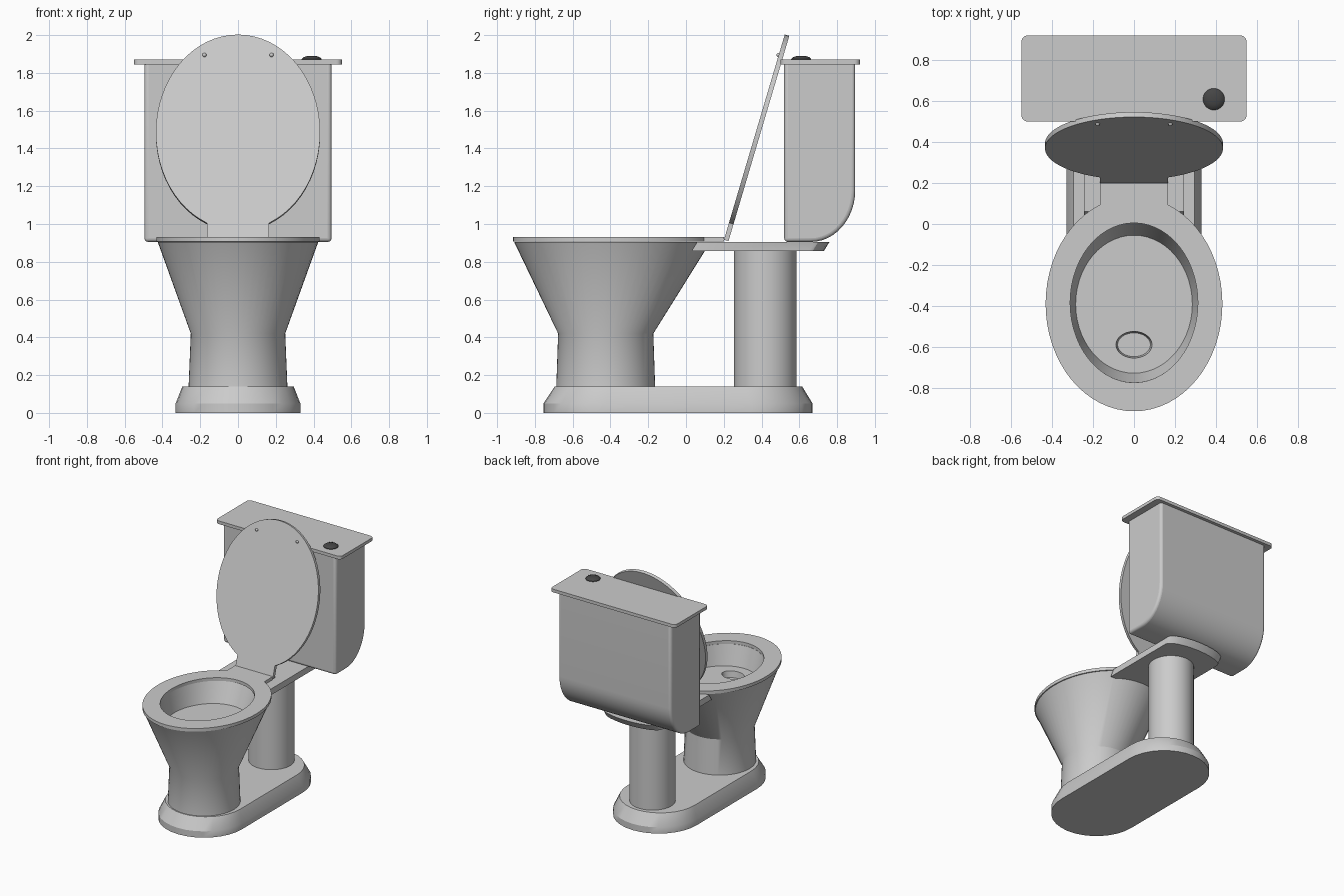
import bpy, bmesh, math
from mathutils import Vector, Matrix

if "Cube" in bpy.data.objects:
    bpy.data.objects.remove(bpy.data.objects["Cube"])

N = 56


def finish(ob, angle=30):
    bpy.ops.object.select_all(action='DESELECT')
    ob.select_set(True)
    bpy.context.view_layer.objects.active = ob
    bpy.ops.object.shade_smooth_by_angle(angle=math.radians(angle))
    return ob


def loft(name, rings):
    """Skin matching rings of points and cap both ends."""
    bm = bmesh.new()
    vs = [[bm.verts.new(p) for p in r] for r in rings]
    for a, b in zip(vs, vs[1:]):
        for i in range(len(a)):
            j = (i + 1) % len(a)
            bm.faces.new((a[i], a[j], b[j], b[i]))
    bm.faces.new(vs[0][::-1])
    bm.faces.new(vs[-1])
    bmesh.ops.recalc_face_normals(bm, faces=bm.faces)
    me = bpy.data.meshes.new(name)
    bm.to_mesh(me)
    bm.free()
    ob = bpy.data.objects.new(name, me)
    bpy.context.collection.objects.link(ob)
    return ob


def ellipse(cx, cy, rx, ry, z, n=N):
    return [(cx + rx * math.cos(2 * math.pi * i / n),
             cy + ry * math.sin(2 * math.pi * i / n), z) for i in range(n)]


def stadium(y0, y1, r, z, n=16):
    """Round-ended slab outline; y0 and y1 are the extreme ends."""
    pts = []
    for c, s in ((y1 - r, 0), (y0 + r, math.pi)):
        for i in range(n + 1):
            a = s + math.pi * i / n
            pts.append((r * math.cos(a), c + r * math.sin(a), z))
    return pts


def flat_plate(name, loops, thick, matrix):
    """Filled 2D outlines (extra loops become holes) given a thickness."""
    cu = bpy.data.curves.new(name, 'CURVE')
    cu.dimensions = '2D'
    cu.fill_mode = 'BOTH'
    cu.extrude = thick / 2
    for pts in loops:
        sp = cu.splines.new('POLY')
        sp.points.add(len(pts) - 1)
        for p, q in zip(sp.points, pts):
            p.co = (q[0], q[1], 0, 1)
        sp.use_cyclic_u = True
    ob = bpy.data.objects.new(name, cu)
    bpy.context.collection.objects.link(ob)
    ob.matrix_world = matrix
    bpy.ops.object.select_all(action='DESELECT')
    ob.select_set(True)
    bpy.context.view_layer.objects.active = ob
    bpy.ops.object.convert(target='MESH')
    return finish(bpy.context.view_layer.objects.active)


def tabbed_oval(cv, rx, ry, tab=0.165, n=N):
    """Oval at distance cv from the hinge line, joined to it by a tab."""
    half = math.asin(tab / rx)
    pts = [(-tab, 0), (tab, 0)]
    for i in range(n + 1):
        a = -math.pi / 2 + half + (2 * math.pi - 2 * half) * i / n
        pts.append((rx * math.cos(a), cv + ry * math.sin(a)))
    return pts


# Base and pillar
finish(loft("base", [stadium(-0.755, 0.67, 0.33, 0), stadium(-0.755, 0.67, 0.33, 0.05),
                     stadium(-0.695, 0.615, 0.295, 0.14)]))
finish(loft("pillar", [ellipse(0, 0.42, 0.165, 0.165, z) for z in (0.13, 0.87)]))

# Bowl: outside, rim, inside wall, floor and drain
finish(loft("bowl", [
    ellipse(0, -0.425, 0.262, 0.262, 0.13),
    ellipse(0, -0.425, 0.25, 0.252, 0.42),
    ellipse(0, -0.39, 0.425, 0.52, 0.905),
    ellipse(0, -0.38, 0.315, 0.395, 0.905),
    ellipse(0, -0.392, 0.285, 0.337, 0.75),
    ellipse(0, -0.59, 0.088, 0.065, 0.75),
    ellipse(0, -0.59, 0.08, 0.058, 0.70)]))

# Seat ring, and the open cover hinged at its back edge
oval = tabbed_oval(0.59, 0.432, 0.525)
seat_hole = [(p[0], p[1]) for p in ellipse(0, 0.585, 0.312, 0.39, 0)]
flat_plate("seat", [oval, seat_hole], 0.025,
           Matrix.Translation((0, 0.2, 0.919)) @ Matrix.Rotation(math.pi, 4, 'Z'))
hinge = Matrix.Translation((0, 0.213, 0.913)) @ Matrix.Rotation(math.radians(73.5), 4, 'X')
flat_plate("cover", [tabbed_oval(0.593, 0.435, 0.54)], 0.025, hinge)

# Cover bumpers
for side in (-1, 1):
    bpy.ops.mesh.primitive_uv_sphere_add(segments=12, ring_count=8, radius=0.011,
                                         location=hinge @ Vector((side * 0.178, 1.02, 0.014)))
    bpy.context.object.name = "bumper_left" if side < 0 else "bumper_right"
    finish(bpy.context.object)


# Shelf under the tank, sheared backwards, with a bowed rear edge
def shelf_ring(shift, z):
    arc = [(0.245 * math.cos(math.pi * i / 12),
            0.65 + 0.08 * math.sin(math.pi * i / 12) + shift, z) for i in range(13)]
    return arc + [(-0.245, 0.03 + shift, z), (0.245, 0.03 + shift, z)]


finish(loft("tank_shelf", [shelf_ring(0, 0.857), shelf_ring(0.03, 0.906)]))

# Tank: side profile with a large rear curve, drawn across x
profile = [(0.52, 1.865), (0.52, 0.905)]
for i in range(13):
    a = -math.pi / 2 + math.pi / 2 * i / 12
    profile.append((0.66 + 0.236 * math.cos(a), 1.18 + 0.275 * math.sin(a)))
profile.append((0.896, 1.865))
tank = loft("tank", [[(x, y, z) for y, z in profile] for x in (-0.495, 0.495)])
bev = tank.modifiers.new("soft_edges", 'BEVEL')
bev.width = 0.02
bev.segments = 4
bev.limit_method = 'ANGLE'
bev.angle_limit = math.radians(40)
finish(tank, 35)

# Tank lid with rounded corners
corners = []
for k, (sx, sy) in enumerate(((1, 1), (-1, 1), (-1, -1), (1, -1))):
    for i in range(7):
        a = math.pi / 2 * (k + i / 6)
        corners.append((sx * 0.52 + 0.03 * math.cos(a), 0.711 + sy * 0.18 + 0.03 * math.sin(a)))
finish(loft("tank_lid", [[(x, y, z) for x, y in corners] for z in (1.845, 1.87)]))

# Flush button
button = loft("flush_button", [ellipse(0.39, 0.61, r, r, z, 32) for r, z in
              ((0.053, 1.865), (0.053, 1.874), (0.045, 1.882), (0.028, 1.888), (0.01, 1.89))])
dark = bpy.data.materials.new("dark_button")
dark.diffuse_color = (0.06, 0.06, 0.06, 1)
dark.use_nodes = True
dark.node_tree.nodes["Principled BSDF"].inputs["Base Color"].default_value = dark.diffuse_color
button.data.materials.append(dark)
finish(button, 40)
